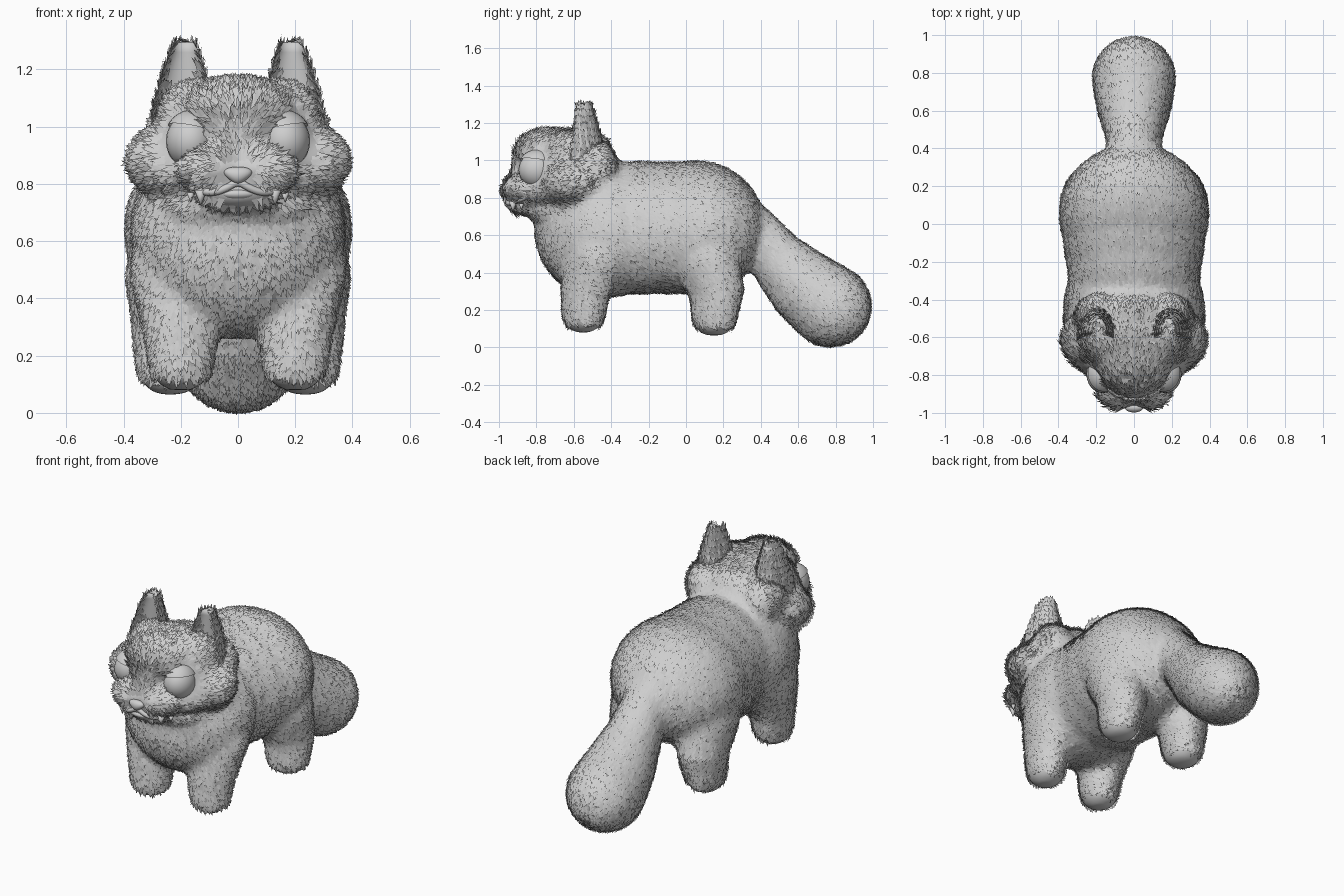
import bpy, bmesh, math, random
from mathutils import Matrix, Vector

random.seed(4)
cube = bpy.data.objects.get("Cube")
if cube:
    bpy.data.objects.remove(cube)

grey = bpy.data.materials.new("plain_grey")
grey.use_nodes = True
COLOUR = (0.62, 0.62, 0.62, 1)
grey.diffuse_color = COLOUR
grey.node_tree.nodes["Principled BSDF"].inputs["Base Color"].default_value = COLOUR
EYE = Vector((0.165, -0.795, 0.95))

# Unit ball kept as plain lists, so that copies are cheap
ball = bmesh.new()
bmesh.ops.create_uvsphere(ball, u_segments=24, v_segments=14, radius=1)
ball.verts.index_update()
BALL_POINTS = [v.co.copy() for v in ball.verts]
BALL_FACES = [[v.index for v in f.verts] for f in ball.faces]
ball.free()


def finish(name, bm, smooth=True):
    mesh = bpy.data.meshes.new(name)
    bm.to_mesh(mesh)
    bm.free()
    mesh.materials.append(grey)
    if smooth:
        mesh.shade_smooth()
    obj = bpy.data.objects.new(name, mesh)
    bpy.context.collection.objects.link(obj)
    return obj


def blob(bm, centre, size, floor=-1):
    """Ellipsoid, optionally flattened at a floor height."""
    verts = []
    for p in BALL_POINTS:
        x, y, z = (c + a * s for c, a, s in zip(centre, p, size))
        verts.append(bm.verts.new((x, y, max(z, floor))))
    for face in BALL_FACES:
        bm.faces.new([verts[i] for i in face])


def limb(bm, stations, side=1, floor=-1):
    """Chain of spheres through (x, y, z, radius) stations."""
    for a, b in zip(stations, stations[1:]):
        for i in range(6):
            x, y, z, r = Vector(a).lerp(Vector(b), i / 5)
            blob(bm, (x * side, y, z), (r, r, r), floor)


# Body, head, legs and tail fused into one skin
bm = bmesh.new()
blob(bm, (0, 0.05, 0.64), (0.395, 0.37, 0.357))
blob(bm, (0, -0.10, 0.64), (0.37, 0.38, 0.352))
blob(bm, (0, -0.25, 0.64), (0.35, 0.40, 0.355))
blob(bm, (0, -0.45, 0.63), (0.372, 0.36, 0.365))
blob(bm, (0, -0.52, 0.87), (0.30, 0.20, 0.22))
blob(bm, (0, -0.50, 1.00), (0.20, 0.12, 0.14))
blob(bm, (0, -0.70, 0.73), (0.25, 0.15, 0.09))
blob(bm, (0, -0.64, 0.95), (0.29, 0.24, 0.22))
blob(bm, (0, -0.66, 0.84), (0.31, 0.25, 0.125))
blob(bm, (0, -0.74, 1.04), (0.20, 0.185, 0.13))
blob(bm, (0, -0.83, 0.95), (0.095, 0.11, 0.12))
blob(bm, (0, -0.87, 0.765), (0.14, 0.10, 0.055))
limb(bm, [(0, 0.32, 0.66, 0.135), (0, 0.50, 0.46, 0.155),
          (0, 0.64, 0.32, 0.197), (0, 0.77, 0.222, 0.219)])
for s in (1, -1):
    blob(bm, (s * 0.18, -0.50, 0.97), (0.135, 0.13, 0.14))
    blob(bm, (s * 0.14, -0.63, 1.04), (0.13, 0.14, 0.12))
    blob(bm, (s * 0.23, -0.62, 0.88), (0.155, 0.16, 0.125))
    blob(bm, (s * 0.08, -0.87, 0.85), (0.125, 0.118, 0.078))
    limb(bm, [(0.21, -0.49, 0.50, 0.165), (0.20, -0.54, 0.30, 0.13),
              (0.20, -0.55, 0.18, 0.113)], s, 0.08)
    limb(bm, [(0.21, 0.10, 0.48, 0.18), (0.225, 0.16, 0.32, 0.145),
              (0.235, 0.15, 0.17, 0.12)], s, 0.063)
body = finish("body", bm)
remesh = body.modifiers.new("fuse", "REMESH")
remesh.mode = "VOXEL"
remesh.voxel_size = 0.02
soften = body.modifiers.new("soften", "SMOOTH")
soften.factor = 0.5
soften.iterations = 12
bpy.context.view_layer.update()
fused = bpy.data.meshes.new_from_object(body.evaluated_get(bpy.context.evaluated_depsgraph_get()))
body.modifiers.clear()
body.data = fused
fused.materials.clear()
fused.materials.append(grey)
fused.shade_smooth()


# Ears: tapering shells with a crescent section, hollow at the front
def ear(name, side):
    bm = bmesh.new()
    rings, sides = 10, 24
    grid = []
    for i in range(rings):
        t = i / (rings - 1)
        rx, ry = 0.11 - 0.075 * t ** 1.8, 0.14 - 0.09 * t
        ring = []
        for k in range(sides):
            a = math.tau * k / sides
            bend = 1.5 * math.sin(a) if math.sin(a) > 0 else -0.7 * math.sin(a)
            ring.append(bm.verts.new((side * (0.195 - 0.01 * t + rx * math.cos(a)),
                                      -0.555 + ry * (bend - 0.5), 0.98 + 0.315 * t)))
        grid.append(ring)
    for low, high in zip(grid, grid[1:]):
        for k in range(sides):
            n = (k + 1) % sides
            bm.faces.new((low[k], low[n], high[n], high[k]))
    bm.faces.new(grid[0])
    bm.faces.new(grid[-1])
    bmesh.ops.recalc_face_normals(bm, faces=bm.faces[:])
    return finish(name, bm)


ears = [ear("left_ear", 1), ear("right_ear", -1)]

# Eyes, drooping lids and fangs
for s, label in ((1, "left"), (-1, "right")):
    centre = Vector((s * EYE.x, EYE.y, EYE.z))
    bm = bmesh.new()
    blob(bm, centre, (0.087, 0.1, 0.096))
    finish(label + "_eye", bm)
    bm = bmesh.new()
    blob(bm, centre, (0.095, 0.109, 0.108))
    bmesh.ops.bisect_plane(bm, geom=bm.verts[:] + bm.edges[:] + bm.faces[:],
                           plane_co=centre + Vector((0, 0, 0.042)),
                           plane_no=(-s * 0.2, 0.15, 1), clear_inner=True)
    finish(label + "_eyelid", bm)
    bm = bmesh.new()
    for x, y, size in ((0.13, -0.925, 0.055), (0.165, -0.88, 0.035)):
        bmesh.ops.create_cone(bm, cap_ends=True, segments=12, radius1=0.001, radius2=size * 0.4,
                              depth=size, matrix=Matrix.Translation((s * x, y, 0.752)))
    finish(label + "_fangs", bm)

# Nose and lower lip
bm = bmesh.new()
blob(bm, (0, -0.972, 0.83), (0.045, 0.026, 0.03))
for v in bm.verts:
    v.co.x *= 1 + (v.co.z - 0.83) * 16
finish("nose", bm)
bm = bmesh.new()
blob(bm, (0, -0.94, 0.765), (0.06, 0.03, 0.02))
finish("lower_lip", bm)

# Upper lip: a curved tube under the muzzle
curve = bpy.data.curves.new("upper_lip", "CURVE")
curve.dimensions = "3D"
curve.bevel_depth = 0.013
curve.bevel_resolution = 3
half = [(0.045, -0.965, 0.782), (0.09, -0.95, 0.768), (0.14, -0.915, 0.778), (0.19, -0.85, 0.805)]
path = [(-x, y, z) for x, y, z in reversed(half)] + [(0, -0.97, 0.81)] + half
spline = curve.splines.new("NURBS")
spline.points.add(len(path) - 1)
for point, co in zip(spline.points, path):
    point.co = (*co, 1)
spline.order_u = 3
spline.use_endpoint_u = True
curve.materials.append(grey)
bpy.context.collection.objects.link(bpy.data.objects.new("upper_lip", curve))


# Fur: small tapering blades combed along the skin
def add_fur(bm, mesh, count, comb):
    points = [v.co.copy() for v in mesh.vertices]
    faces = [(f.area, f.normal.copy(), [points[i] for i in f.vertices]) for f in mesh.polygons]
    for _, n, corners in random.choices(faces, weights=[f[0] for f in faces], k=count):
        mix = [random.random() + 0.05 for _ in corners]
        p = sum((c * w for c, w in zip(corners, mix)), Vector()) / sum(mix)
        style = comb(p, n)
        if style is None:
            continue
        flow, length, lift = style
        flow = flow.normalized() + Vector([random.uniform(-0.35, 0.35) for _ in range(3)])
        flow -= n * flow.dot(n)
        if flow.length < 0.05:
            continue
        flow.normalize()
        side = flow.cross(n) * 0.011
        root = p + n * 0.001
        tip = p + flow * length * random.uniform(0.7, 1.1) + n * lift * random.uniform(0.5, 1.2)
        bm.faces.new([bm.verts.new(c) for c in (root - side, root + side, tip)])


def comb_body(p, n):
    if p.z < 0.13 and n.z < -0.5 and p.y < 0.4:
        return None
    if p.y < -0.43 and p.z > 0.72 + max(0, p.y + 0.7) * 0.6:
        near_eye = (Vector((abs(p.x), p.y, p.z)) - EYE).length < 0.112
        near_nose = abs(p.x) < 0.055 and p.y < -0.93 and p.z < 0.87
        mouth = p.y < -0.86 and p.z < 0.79 and n.z > -0.5
        if near_eye or near_nose or mouth:
            return None
        return p - Vector((0, -1, 0.88)), 0.046, 0.018
    return Vector((0, 0.7, -0.6)), 0.042, 0.010


def comb_ear(p, n):
    if p.z < 1.02 or (n.y < -0.3 and abs(abs(p.x) - 0.19) < 0.05):
        return None
    return Vector((p.x * 0.8, 0, 0.5)), 0.036, 0.014


bm = bmesh.new()
add_fur(bm, body.data, 32000, comb_body)
for part in ears:
    add_fur(bm, part.data, 1600, comb_ear)
finish("fur", bm, smooth=False)
